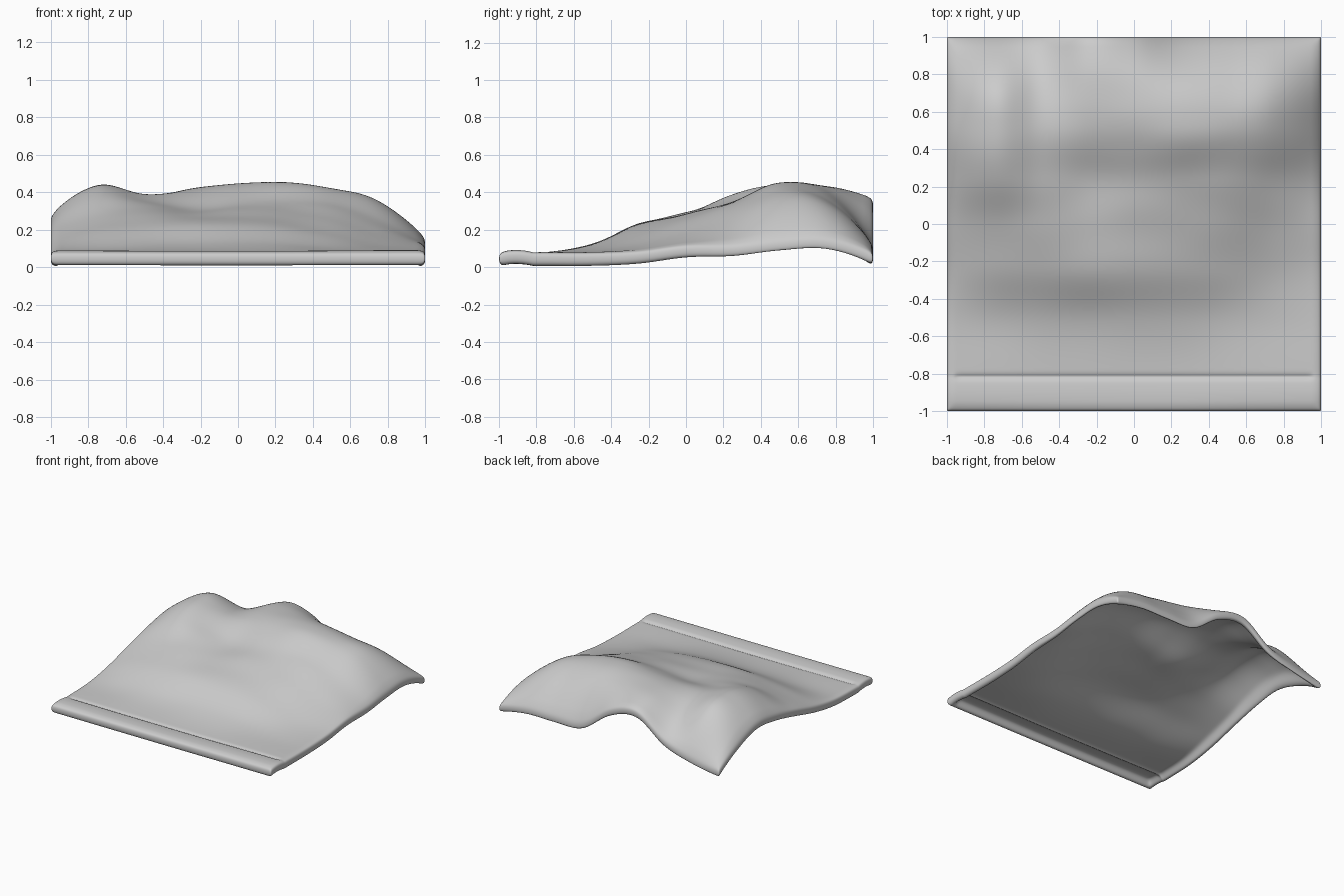
import bpy, bmesh, math
from mathutils import Vector, noise

if "Cube" in bpy.data.objects:
    bpy.data.objects.remove(bpy.data.objects["Cube"])

# Coarse drape heights: rows run front to back, columns left to right (0.25 apart)
ROWS = [
    [.08, .08, .08, .08, .08, .08, .08, .08, .08],
    [.08, .08, .08, .08, .08, .08, .08, .08, .08],
    [.09, .10, .115, .12, .125, .12, .10, .085, .08],
    [.13, .19, .22, .235, .23, .21, .17, .12, .09],
    [.195, .27, .295, .28, .285, .275, .25, .18, .12],
    [.25, .385, .35, .32, .34, .35, .33, .25, .12],
    [.275, .44, .39, .405, .435, .45, .415, .345, .145],
    [.20, .39, .335, .42, .435, .41, .37, .325, .155],
    [.075, .11, .19, .365, .31, .13, .12, .12, .08],
]
EDGE = 1.0
HEM_Y = -0.815


def spline(vals, t):
    """Catmull-Rom through evenly spaced values, t in -1..1, ends kept curving."""
    v = [3*vals[0] - 3*vals[1] + vals[2], *vals, 3*vals[-1] - 3*vals[-2] + vals[-3]]
    n = len(vals) - 1
    f = min(max((t + 1) / 2, 0), 1) * n
    i = min(int(f), n - 1)
    u = f - i
    a, b, c, d = v[i:i + 4]
    return b + .5 * u * (c - a + u * (2*a - 5*b + 4*c - d + u * (3*(b - c) + d - a)))


def height(x, y):
    z = spline([spline(r, x) for r in ROWS], y)
    # faint wrinkles where the cloth is lifted
    lift = min(max((y + .6) * 1.5, 0), 1) * (1 - x**4)
    z += .008 * lift * noise.noise(Vector((x * 2.5, y * 5, 3)))
    # plump front hem with a stitched groove behind it
    if y < HEM_Y:
        z += .012 * math.sin(math.pi * (HEM_Y - y) / .185)
    if abs(x) < .95:
        z -= .010 * math.exp(-((y - HEM_Y) / .012) ** 2)
    return z


def rim_distance(v):
    return EDGE - max(abs(v.co.x), abs(v.co.y))


# Grid lines, tighter at the rim and around the stitched hem
N = 40
rim = [s * (EDGE - d) for s in (-1, 1) for d in (0, .018, .04, .06)]
inner = [-.9 + 1.8 * i / N for i in range(N + 1)]
xs = sorted(rim + inner)
ys = [y for y in inner if abs(y - HEM_Y) > .035]
ys = sorted(rim + ys + [HEM_Y + d for d in (-.024, -.010, 0, .010, .024)])

bm = bmesh.new()
grid = [[bm.verts.new((x, y, height(x, y))) for x in xs] for y in ys]
for j in range(len(ys) - 1):
    for i in range(len(xs) - 1):
        bm.faces.new((grid[j][i], grid[j][i+1], grid[j+1][i+1], grid[j+1][i]))

# Thickness: full turned-under rim, thinner cloth inside
under = {}
for v in list(bm.verts):
    d = rim_distance(v)
    t = .058 if d < .01 else .074 if d < .045 else .03
    under[v] = bm.verts.new(v.co - Vector((0, 0, t)))
for f in list(bm.faces):
    bm.faces.new([under[v] for v in reversed(f.verts)])
for e in [e for e in bm.edges if e.is_boundary and e.verts[0] in under]:
    a, b = e.verts
    # keep the winding opposite to the neighbouring top face
    loop = e.link_loops[0]
    if loop.vert == a:
        a, b = b, a
    bm.faces.new((a, b, under[b], under[a]))
for v in under:
    # rounded shoulder where the cloth turns down at the rim
    v.co.z -= .012 * max(0, 1 - rim_distance(v) / .04) ** 2

for f in bm.faces:
    f.smooth = True
mesh = bpy.data.meshes.new("draped_blanket")
bm.to_mesh(mesh)
bm.free()
blanket = bpy.data.objects.new("draped_blanket", mesh)
bpy.context.collection.objects.link(blanket)

# Soft rounding of the whole sheet
sub = blanket.modifiers.new("soft", 'SUBSURF')
sub.levels = sub.render_levels = 2
